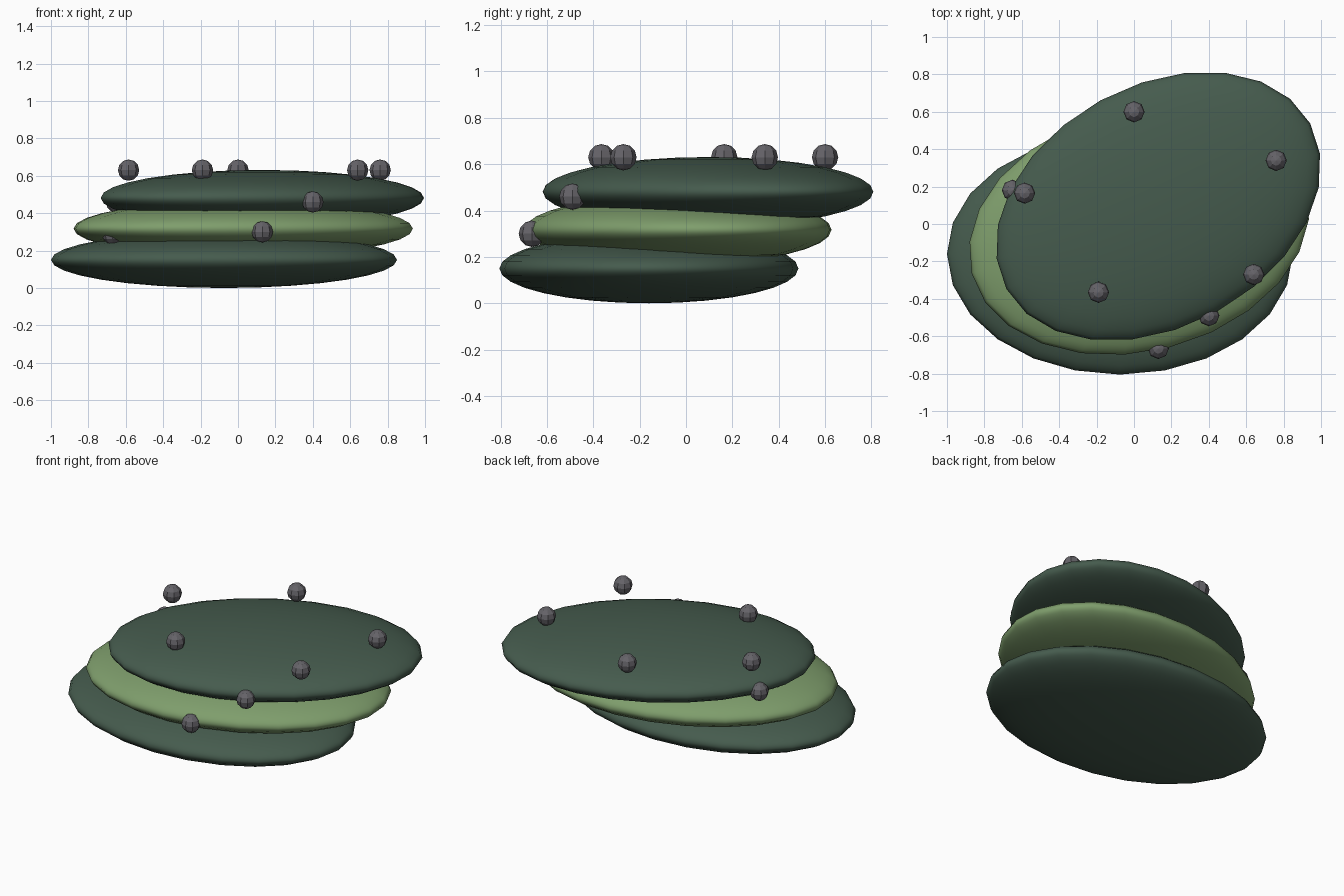
import bpy
from math import radians

cube = bpy.data.objects.get("Cube")
if cube:
    bpy.data.objects.remove(cube, do_unlink=True)


def make_material(name, rgb):
    mat = bpy.data.materials.new(name)
    mat.use_nodes = True
    color = (*rgb, 1.0)
    mat.diffuse_color = color
    mat.node_tree.nodes["Principled BSDF"].inputs["Base Color"].default_value = color
    return mat


dark_green = make_material("dark green", (0.06, 0.105, 0.075))
light_green = make_material("light green", (0.21, 0.34, 0.15))
grey = make_material("stone grey", (0.13, 0.125, 0.14))


def ellipsoid(name, loc, scale, turn, mat, segments, rings, smooth):
    bpy.ops.mesh.primitive_uv_sphere_add(segments=segments, ring_count=rings, radius=1,
                                         location=loc, rotation=(0, 0, radians(turn)))
    obj = bpy.context.object
    obj.name = name
    obj.scale = scale
    obj.data.materials.append(mat)
    if smooth:
        bpy.ops.object.shade_smooth()
    return obj


# Stacked pads, each turned a little further than the one below
pads = [
    ("bottom_pad", (-0.075, -0.16, 0.15), 0, dark_green),
    ("middle_pad", (0.028, -0.035, 0.317), 14.3, light_green),
    ("top_pad", (0.13, 0.095, 0.481), 28.6, dark_green),
]
for name, loc, turn, mat in pads:
    ellipsoid(name, loc, (0.925, 0.645, 0.15), turn, mat, 24, 16, True)

# Small round studs over the top and around the rims
studs = [
    (0, 0.6, 0.63), (0.76, 0.34, 0.63), (-0.585, 0.165, 0.63),
    (-0.19, -0.365, 0.63), (0.64, -0.27, 0.63),
    (0.4, -0.49, 0.46), (-0.65, 0.18, 0.46),
    (0.13, -0.665, 0.3), (-0.67, -0.43, 0.29),
]
for i, loc in enumerate(studs, 1):
    ellipsoid(f"stud_{i}", loc, (0.057,) * 3, 0, grey, 8, 6, False)
